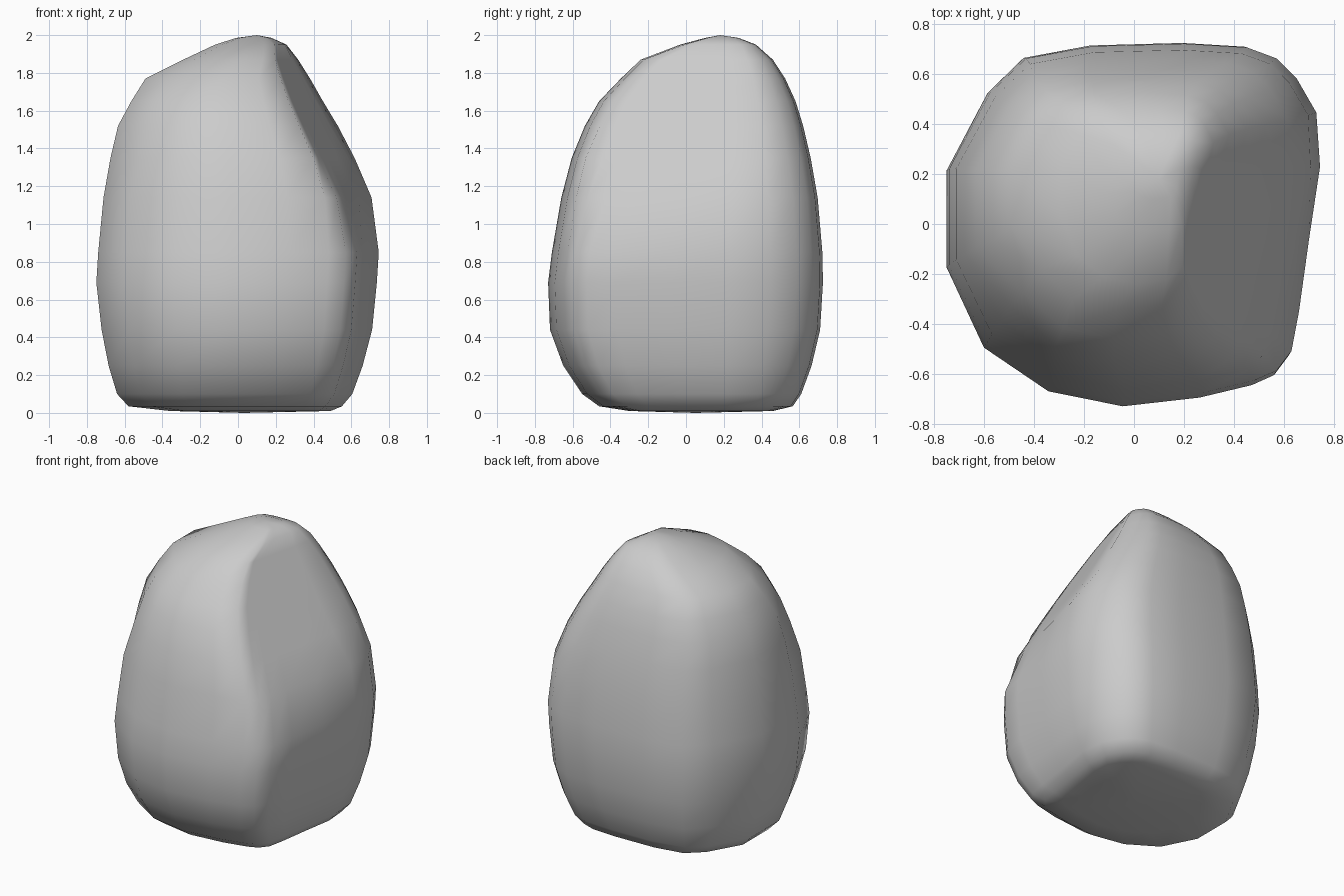
import bpy, bmesh
from mathutils import Vector

# widest plan outline (x, y), counter-clockwise
OUTLINE = [(0.745, 0.23), (0.73, 0.45), (0.65, 0.59), (0.57, 0.67), (0.45, 0.715),
           (0.2, 0.73), (-0.17, 0.72), (-0.44, 0.67), (-0.585, 0.53), (-0.75, 0.22),
           (-0.75, -0.17), (-0.6, -0.49), (-0.34, -0.665), (-0.04, -0.725),
           (0.27, -0.69), (0.48, -0.64), (0.57, -0.6), (0.63, -0.52), (0.66, -0.36),
           (0.70, -0.07)]

# levels: z, x min, x max, y min, y max
LEVELS = [(0.01, -0.36, 0.49, -0.30, 0.46),
          (0.035, -0.58, 0.55, -0.46, 0.565),
          (0.10, -0.64, 0.605, -0.55, 0.61),
          (0.25, -0.685, 0.66, -0.65, 0.665),
          (0.44, -0.722, 0.71, -0.72, 0.71),
          (0.69, -0.75, 0.735, -0.73, 0.725),
          (0.85, -0.74, 0.745, -0.71, 0.722),
          (1.14, -0.712, 0.712, -0.66, 0.697),
          (1.35, -0.675, 0.63, -0.605, 0.66),
          (1.52, -0.635, 0.54, -0.535, 0.62),
          (1.65, -0.565, 0.46, -0.46, 0.58),
          (1.77, -0.49, 0.39, -0.345, 0.525),
          (1.87, -0.29, 0.325, -0.24, 0.46),
          (1.95, -0.12, 0.26, -0.03, 0.37),
          (1.985, -0.01, 0.18, 0.10, 0.28)]

# slanted facets (normal, distance): upper right, upper front-left pair
FACETS = [(Vector((0.85, -0.21, 0.48)), 1.10),
          (Vector((-0.5, -0.5, 0.707)), 1.527),
          (Vector((-0.661, -0.661, 0.355)), 1.084)]


def ring(z, x0, x1, y0, y1):
    """Outline fitted to the level's extents and trimmed by the facets."""
    c = Vector(((x0 + x1) / 2, (y0 + y1) / 2, z))
    pts = []
    for x, y in OUTLINE:
        p = Vector((x0 + (x1 - x0) * (x + 0.75) / 1.495,
                    y0 + (y1 - y0) * (y + 0.725) / 1.455, z))
        for nrm, d in FACETS:
            if nrm.dot(p) > d:
                p = c + (p - c) * max(0.3, (d - nrm.dot(c)) / nrm.dot(p - c))
        pts.append(p)
    return pts


# rock body: loft of the levels
bm = bmesh.new()
rings = [[bm.verts.new(p) for p in ring(*lv)] for lv in LEVELS]
n = len(OUTLINE)
for a, b in zip(rings, rings[1:]):
    for i in range(n):
        j = (i + 1) % n
        bm.faces.new((a[i], a[j], b[j], b[i]))

# closing fans at base and peak
for loop, tip in ((rings[0], (0.03, 0.05, 0)), (rings[-1], (0.1, 0.18, 2))):
    v = bm.verts.new(tip)
    for i in range(n):
        bm.faces.new((loop[i], loop[(i + 1) % n], v))

bmesh.ops.recalc_face_normals(bm, faces=bm.faces)
for f in bm.faces:
    f.smooth = True
mesh = bpy.data.meshes.new("rock")
bm.to_mesh(mesh)
bm.free()
bpy.context.collection.objects.link(bpy.data.objects.new("rock", mesh))
